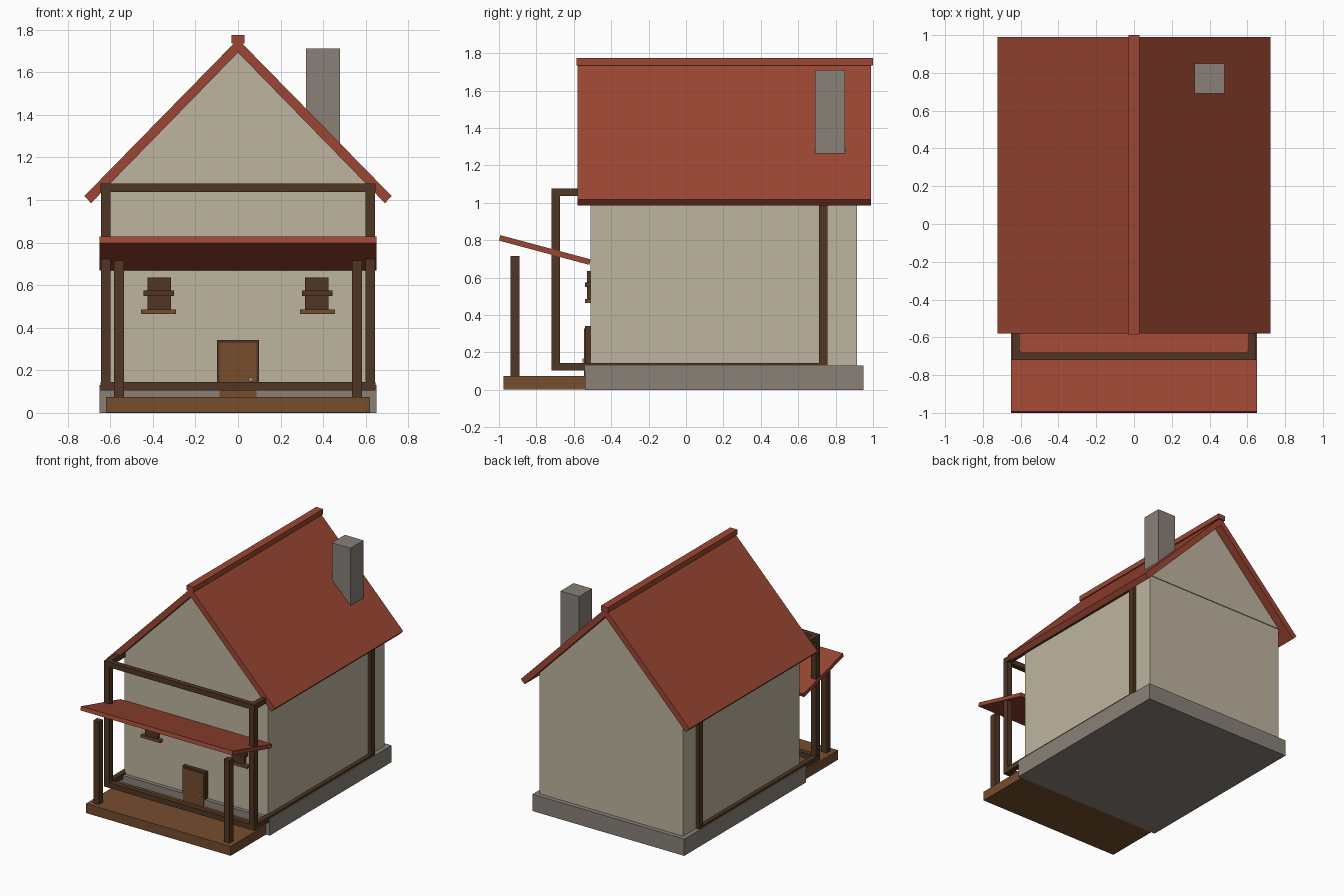
import bpy
import bmesh
from math import radians
from mathutils import Matrix

default = bpy.data.objects.get("Cube")
if default:
    bpy.data.objects.remove(default, do_unlink=True)


def material(name, r, g, b):
    m = bpy.data.materials.new(name)
    m.use_nodes = True
    m.diffuse_color = (r, g, b, 1)
    m.node_tree.nodes["Principled BSDF"].inputs["Base Color"].default_value = (r, g, b, 1)
    return m


PLASTER = material("cream plaster", 0.52, 0.46, 0.35)
STONE = material("grey stone", 0.25, 0.22, 0.19)
TILE = material("red roof tile", 0.33, 0.062, 0.033)
TIMBER = material("dark timber", 0.08, 0.037, 0.017)
PLANK = material("brown plank", 0.18, 0.075, 0.027)
METAL = material("door metal", 0.30, 0.27, 0.24)


def finish(name, bm, mat):
    bmesh.ops.recalc_face_normals(bm, faces=bm.faces)
    mesh = bpy.data.meshes.new(name)
    bm.to_mesh(mesh)
    bm.free()
    mesh.materials.append(mat)
    obj = bpy.data.objects.new(name, mesh)
    bpy.context.collection.objects.link(obj)
    return obj


def box(name, xs, ys, zs, mat):
    """Axis-aligned box given by its extent along each axis."""
    bm = bmesh.new()
    bmesh.ops.create_cube(bm, size=1)
    for v in bm.verts:
        for i, (lo, hi) in enumerate((xs, ys, zs)):
            v.co[i] = lo if v.co[i] < 0 else hi
    return finish(name, bm, mat)


def pair(name, xs, ys, zs, mat):
    """The same box on the left (+x) and right (-x)."""
    box("left_" + name, xs, ys, zs, mat)
    box("right_" + name, (-xs[1], -xs[0]), ys, zs, mat)


def prism(name, profile, ys, mat):
    """Profile of x, z points extruded along y."""
    bm = bmesh.new()
    face = bm.faces.new([bm.verts.new((x, ys[0], z)) for x, z in profile])
    new = bmesh.ops.extrude_face_region(bm, geom=[face])["geom"]
    verts = [e for e in new if isinstance(e, bmesh.types.BMVert)]
    bmesh.ops.translate(bm, verts=verts, vec=(0, ys[1] - ys[0], 0))
    return finish(name, bm, mat)


# House body
box("foundation", (-0.65, 0.65), (-0.54, 0.95), (0, 0.13), STONE)
box("walls", (-0.615, 0.615), (-0.51, 0.915), (0.13, 1.07), PLASTER)
prism("gable", [(-0.63, 1.07), (0.63, 1.07), (0, 1.71)], (-0.517, 0.922), PLASTER)

# Roof
for side, s in (("left", 1), ("right", -1)):
    prism(side + "_roof", [(0, 1.755), (0.722 * s, 1.018), (0.69 * s, 0.985), (0, 1.692)],
          (-0.58, 0.99), TILE)
box("ridge_cap", (-0.03, 0.03), (-0.585, 1.0), (1.735, 1.775), TILE)
box("chimney", (0.32, 0.48), (0.69, 0.85), (1.15, 1.71), STONE)

# Timber frame
BEAM_LEVELS = {"lower": (0.104, 0.145), "upper": (1.037, 1.077)}
for level, zs in BEAM_LEVELS.items():
    box(level + "_front_beam", (-0.645, 0.645), (-0.72, -0.68), zs, TIMBER)
    pair(level + "_side_beam", (0.605, 0.645), (-0.72, 0.757), zs, TIMBER)
pair("front_corner_post", (0.598, 0.643), (-0.72, -0.675), (0.104, 1.077), TIMBER)
pair("rear_corner_post", (0.598, 0.643), (0.71, 0.757), (0.104, 1.077), TIMBER)

# Porch
box("porch_deck", (-0.62, 0.62), (-0.975, -0.53), (0.002, 0.075), PLANK)
pair("porch_post", (0.535, 0.583), (-0.938, -0.89), (0.075, 0.715), TIMBER)
bm = bmesh.new()
bmesh.ops.create_cube(bm, size=1)
bmesh.ops.scale(bm, vec=(1.3, 0.5, 0.03), verts=bm.verts)
tilt = Matrix.Translation((0, -0.755, 0.748)) @ Matrix.Rotation(radians(-15), 4, "X")
bmesh.ops.transform(bm, matrix=tilt, verts=bm.verts)
finish("porch_roof", bm, TILE)

# Door
box("door_frame", (-0.098, 0.098), (-0.54, -0.505), (0.1, 0.342), TIMBER)
box("door_panel", (-0.088, 0.088), (-0.545, -0.51), (0.005, 0.328), PLANK)
box("door_knob", (0.05, 0.07), (-0.553, -0.54), (0.147, 0.167), METAL)

# Windows
pair("window", (0.315, 0.425), (-0.53, -0.505), (0.48, 0.635), TIMBER)
pair("window_crossbar", (0.3, 0.443), (-0.54, -0.505), (0.55, 0.574), TIMBER)
pair("window_sill", (0.29, 0.455), (-0.54, -0.505), (0.465, 0.486), PLANK)
